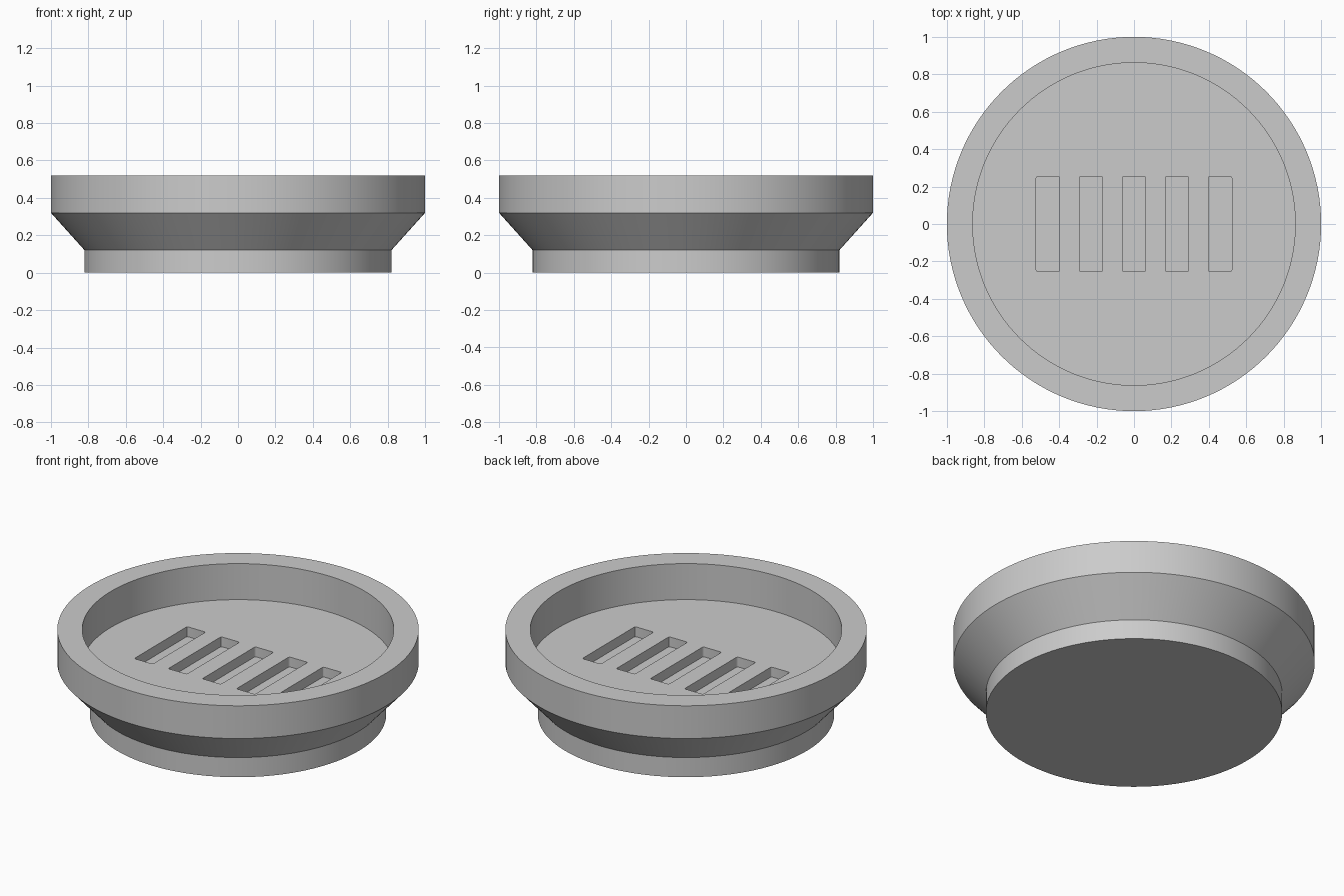
import bpy, bmesh, math

default = bpy.data.objects.get("Cube")
if default:
    bpy.data.objects.remove(default, do_unlink=True)

SEGMENTS = 128

# Single grey material
grey = bpy.data.materials.new("plain_grey")
grey.use_nodes = True
colour = (0.6, 0.6, 0.6, 1)
grey.diffuse_color = colour
grey.node_tree.nodes["Principled BSDF"].inputs["Base Color"].default_value = colour


def make_object(name, bm):
    bmesh.ops.recalc_face_normals(bm, faces=bm.faces[:])
    mesh = bpy.data.meshes.new(name)
    bm.to_mesh(mesh)
    bm.free()
    mesh.materials.append(grey)
    obj = bpy.data.objects.new(name, mesh)
    bpy.context.collection.objects.link(obj)
    return obj


def lathe(name, profile):
    """Turn (radius, z) points about z, closing both ends with flat caps."""
    bm = bmesh.new()
    rings = []
    for radius, z in profile:
        angles = [2 * math.pi * i / SEGMENTS for i in range(SEGMENTS)]
        rings.append([bm.verts.new((radius * math.cos(a), radius * math.sin(a), z))
                      for a in angles])
    for low, high in zip(rings, rings[1:]):
        for i in range(SEGMENTS):
            j = (i + 1) % SEGMENTS
            bm.faces.new((low[i], low[j], high[j], high[i]))
    bm.faces.new(rings[0])
    bm.faces.new(rings[-1])
    return make_object(name, bm)


# Dish: foot, flared side, upright rim and recessed floor
dish = lathe("dish", [(0.82, 0), (0.82, 0.12), (1, 0.32), (1, 0.52),
                      (0.862, 0.52), (0.862, 0.30)])

# Five shallow slots in the floor, with slightly rounded corners
bm = bmesh.new()
for i in range(-2, 3):
    slot = bmesh.ops.create_cube(bm, size=1)["verts"]
    bmesh.ops.scale(bm, vec=(0.125, 0.51, 0.2), verts=slot)
    bmesh.ops.translate(bm, vec=(0.23 * i, 0, 0.34), verts=slot)
uprights = [e for e in bm.edges
            if abs(e.verts[0].co.z - e.verts[1].co.z) > 0.1]
bmesh.ops.bevel(bm, geom=uprights, offset=0.01, segments=3, profile=0.5,
                affect='EDGES')
cutter = make_object("slot_cutter", bm)
cutter.hide_render = True

bpy.context.view_layer.objects.active = dish
dish.select_set(True)
cut = dish.modifiers.new("slots", 'BOOLEAN')
cut.operation = 'DIFFERENCE'
cut.solver = 'EXACT'
cut.object = cutter
bpy.ops.object.modifier_apply(modifier=cut.name)
bpy.data.objects.remove(cutter, do_unlink=True)

# Smooth round walls, crisp rims
bpy.ops.object.select_all(action='DESELECT')
dish.select_set(True)
bpy.ops.object.shade_smooth_by_angle(angle=math.radians(30))
